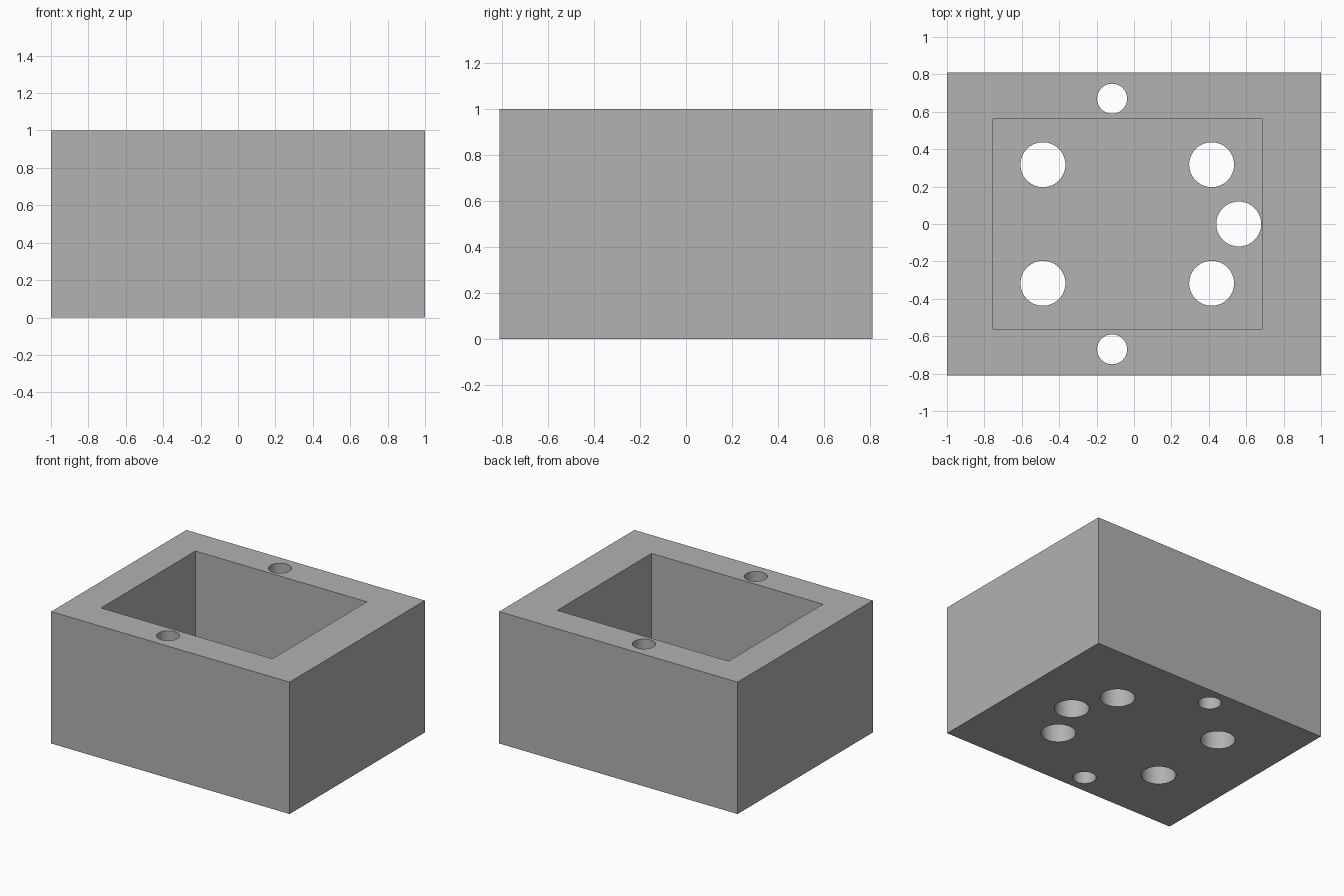
import bpy
import math

default = bpy.data.objects.get("Cube")
if default:
    bpy.data.objects.remove(default, do_unlink=True)

LENGTH, WIDTH, HEIGHT = 2.0, 1.62, 1.0
FLOOR = 0.2

grey = bpy.data.materials.new("plain_grey")
grey.use_nodes = True
grey.diffuse_color = (0.445, 0.445, 0.445, 1)
grey.node_tree.nodes["Principled BSDF"].inputs["Base Color"].default_value = grey.diffuse_color


def box(name, x0, x1, y0, y1, z0, z1):
    bpy.ops.mesh.primitive_cube_add(
        size=1, location=((x0 + x1) / 2, (y0 + y1) / 2, (z0 + z1) / 2))
    obj = bpy.context.object
    obj.name = name
    obj.scale = (x1 - x0, y1 - y0, z1 - z0)
    bpy.ops.object.transform_apply(location=True, rotation=False, scale=True)
    obj.data.materials.append(grey)
    return obj


def drill(name, x, y, radius):
    bpy.ops.mesh.primitive_cylinder_add(
        vertices=64, radius=radius, depth=HEIGHT * 2, location=(x, y, HEIGHT / 2))
    obj = bpy.context.object
    obj.name = name
    obj.data.materials.append(grey)
    return obj


# Solid block
body = box("enclosure_body", -LENGTH / 2, LENGTH / 2, -WIDTH / 2, WIDTH / 2, 0, HEIGHT)

# Open pocket, then the floor holes and the holes through the side walls
cutters = [box("pocket_cutter", -0.753, 0.685, -0.565, 0.565, FLOOR, HEIGHT + 0.5)]
cutters.append(drill("side_floor_hole_cutter", 0.56, 0, 0.12))
for side in (-1, 1):
    cutters.append(drill("wall_hole_cutter", -0.117, side * 0.67, 0.08))
    for x in (-0.487, 0.415):
        cutters.append(drill("floor_hole_cutter", x, side * 0.317, 0.12))

bpy.ops.object.select_all(action="DESELECT")
body.select_set(True)
bpy.context.view_layer.objects.active = body
for cutter in cutters:
    cutter.hide_render = True
    cut = body.modifiers.new("cut", "BOOLEAN")
    cut.operation = "DIFFERENCE"
    cut.solver = "EXACT"
    cut.object = cutter
    bpy.ops.object.modifier_apply(modifier=cut.name)
    bpy.data.objects.remove(cutter, do_unlink=True)

# Round hole walls, crisp box edges
bpy.ops.object.shade_smooth_by_angle(angle=math.radians(30))
